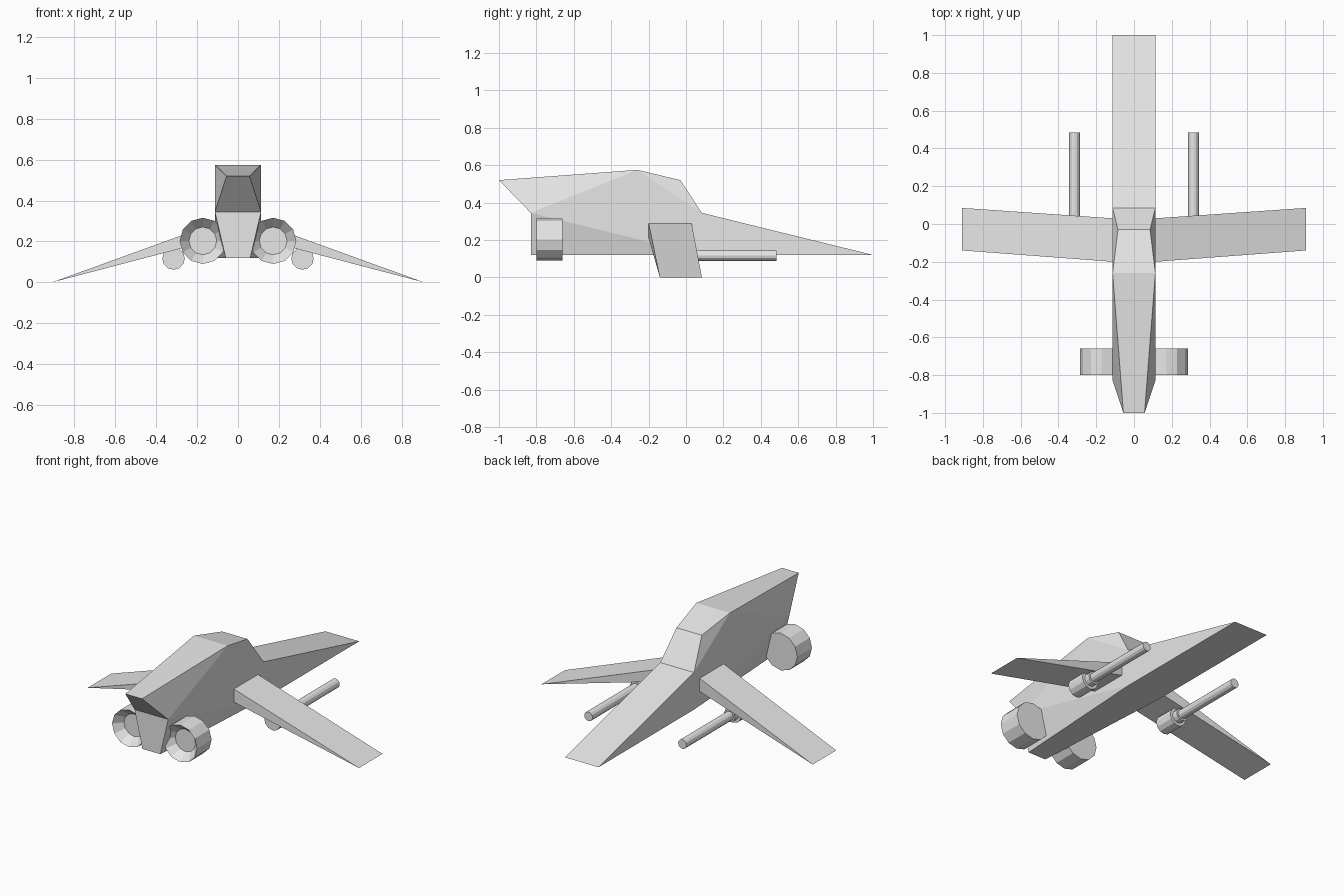
import bpy, bmesh, math

cube = bpy.data.objects.get("Cube")
if cube:
    bpy.data.objects.remove(cube, do_unlink=True)

# Single hull colour
grey = bpy.data.materials.new("light_grey")
grey.use_nodes = True
tone = (0.8, 0.8, 0.8, 1)
grey.diffuse_color = tone
grey.node_tree.nodes["Principled BSDF"].inputs["Base Color"].default_value = tone


def make_object(name, verts, faces):
    """Flat-shaded closed mesh with outward normals."""
    bm = bmesh.new()
    vs = [bm.verts.new(v) for v in verts]
    for f in faces:
        bm.faces.new([vs[i] for i in f])
    bmesh.ops.recalc_face_normals(bm, faces=bm.faces)
    mesh = bpy.data.meshes.new(name)
    bm.to_mesh(mesh)
    bm.free()
    mesh.materials.append(grey)
    ob = bpy.data.objects.new(name, mesh)
    bpy.context.collection.objects.link(ob)
    return ob


def lathe(name, profile, x, z, sides=12):
    """Turn (radius, y) rings about a lengthwise axis and cap both ends."""
    verts, faces = [], []
    for r, y in profile:
        for i in range(sides):
            a = math.tau * i / sides
            verts.append((x + r * math.cos(a), y, z + r * math.sin(a)))
    for k in range(len(profile) - 1):
        for i in range(sides):
            j = (i + 1) % sides
            a, b = k * sides, (k + 1) * sides
            faces.append((a + i, a + j, b + j, b + i))
    last = (len(profile) - 1) * sides
    faces += [range(sides), range(last, last + sides)]
    return make_object(name, verts, faces)


# Fuselage: side outline as (y, z, half width), running nose, roof, tail, belly
outline = [
    (1.0, 0.12, 0.113), (0.085, 0.345, 0.113), (-0.03, 0.52, 0.085),
    (-0.26, 0.575, 0.113), (-1.0, 0.52, 0.056), (-0.83, 0.345, 0.113),
    (-0.83, 0.12, 0.06), (0.085, 0.12, 0.113),
]
n = len(outline)
verts = [(s * w, y, z) for s in (1, -1) for y, z, w in outline]
faces = [(i, (i + 1) % n, (i + 1) % n + n, i + n) for i in range(n)]
panels = [(0, 1, 7), (1, 2, 3), (1, 3, 5, 7), (3, 4, 5), (5, 6, 7)]
for panel in panels:
    faces += [panel, [i + n for i in panel]]
make_object("fuselage", verts, faces)

for side, s in (("left", 1), ("right", -1)):
    # Wing: thick box root tapering to a knife-edge tip
    root, tip = s * 0.11, s * 0.91
    make_object(
        side + "_wing",
        [(root, -0.2, 0.29), (root, 0.03, 0.29), (root, 0.03, 0.21),
         (root, -0.2, 0.21), (tip, -0.14, 0), (tip, 0.085, 0)],
        [(0, 1, 2, 3), (0, 1, 5, 4), (3, 2, 5, 4), (0, 3, 4), (1, 2, 5)])

    # Engine with dished exhaust
    lathe(side + "_engine",
          [(0.068, -0.75), (0.113, -0.8), (0.113, -0.66)], s * 0.172, 0.203)

    # Gun: housing, collar and long barrel
    lathe(side + "_gun",
          [(0.055, -0.12), (0.055, 0.0), (0.038, 0.0), (0.038, 0.035),
           (0.028, 0.035), (0.028, 0.485)], s * 0.315, 0.117)
